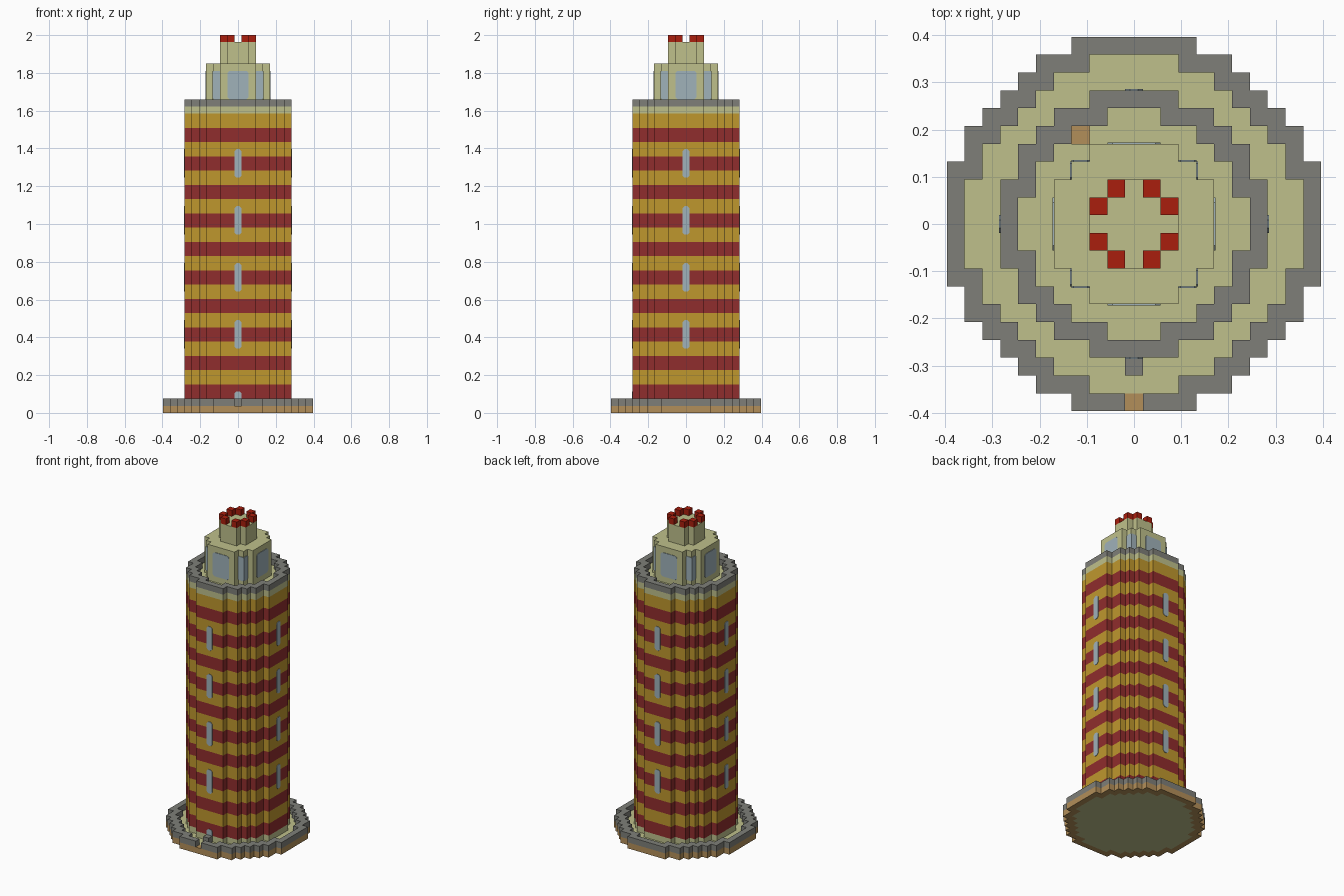
import bpy, bmesh, math
from mathutils import Matrix, Vector

if "Cube" in bpy.data.objects:
    bpy.data.objects.remove(bpy.data.objects["Cube"], do_unlink=True)

U = 2 / 53  # one block


def material(name, rgb):
    m = bpy.data.materials.new(name)
    m.use_nodes = True
    m.diffuse_color = (*rgb, 1)
    m.node_tree.nodes["Principled BSDF"].inputs["Base Color"].default_value = (*rgb, 1)
    return m


cream = material("cream_stone", (0.52, 0.53, 0.26))
grey = material("grey_stone", (0.21, 0.212, 0.19))
yellow = material("ochre_brick", (0.52, 0.31, 0.027))
red = material("dark_red_brick", (0.28, 0.026, 0.026))
bright = material("bright_red", (0.4, 0.013, 0.004))
glass = material("pale_blue_glass", (0.35, 0.445, 0.49))
tan = material("tan_earth", (0.45, 0.275, 0.1))


def disc(halves):
    """Cells of a stepped disc; halves[j] is the half width of row j."""
    return {(i, s * j) for j, h in enumerate(halves) for i in range(-h, h + 1) for s in (-1, 1)}


def finish(name, bm, mats):
    me = bpy.data.meshes.new(name)
    bm.to_mesh(me)
    bm.free()
    for m in mats:
        me.materials.append(m)
    ob = bpy.data.objects.new(name, me)
    bpy.context.collection.objects.link(ob)
    return ob


def prism(name, cells, z0, bands):
    """Stack of coloured bands (height, material) over a set of cells."""
    mats = list(dict.fromkeys(m for _, m in bands))
    bm = bmesh.new()

    def quad(pts, m):
        f = bm.faces.new([bm.verts.new(Vector(p) * U) for p in pts])
        f.material_index = mats.index(m)

    top = z0 + sum(h for h, _ in bands)
    for i, j in cells:
        ring = [(i + a, j + b) for a, b in ((-.5, -.5), (.5, -.5), (.5, .5), (-.5, .5))]
        quad([(*p, top) for p in ring], bands[-1][1])
        quad([(*p, z0) for p in reversed(ring)], bands[0][1])
        for k, (dx, dy) in enumerate(((0, -1), (1, 0), (0, 1), (-1, 0))):
            if (i + dx, j + dy) in cells:
                continue
            a, b, z = ring[k], ring[(k + 1) % 4], z0
            for h, m in bands:
                quad([(*a, z), (*b, z), (*b, z + h), (*a, z + h)], m)
                z += h
    bmesh.ops.remove_doubles(bm, verts=bm.verts, dist=U / 100)
    return finish(name, bm, mats)


def pane(name, x, w, z0, z1, dist, turn=0, c=0.28):
    """Thin glass plate with clipped corners, turned to one of four sides."""
    bm = bmesh.new()
    h = w / 2
    outline = [(x - h + c, z0), (x + h - c, z0), (x + h, z0 + c), (x + h, z1 - c),
               (x + h - c, z1), (x - h + c, z1), (x - h, z1 - c), (x - h, z0 + c)]
    face = bm.faces.new([bm.verts.new(Vector((a, -dist - 0.08, b)) * U) for a, b in outline])
    ext = bmesh.ops.extrude_face_region(bm, geom=[face])
    moved = [v for v in ext["geom"] if isinstance(v, bmesh.types.BMVert)]
    bmesh.ops.translate(bm, verts=moved, vec=(0, 0.1 * U, 0))
    bmesh.ops.recalc_face_normals(bm, faces=bm.faces)
    bm.transform(Matrix.Rotation(turn * math.pi / 2, 4, "Z"))
    return finish(name, bm, [glass])


# Stepped plans
base = disc((10, 10, 10, 10, 9, 9, 8, 7, 6, 5, 3))
yard = disc((9, 9, 9, 8, 8, 7, 6, 5, 4, 2))
shaft = disc((7, 7, 7, 6, 6, 5, 4, 2))
deck = disc((6, 6, 5, 5, 4, 3, 1))
lantern = disc((4, 4, 4, 3, 2))
chimney = disc((2, 2, 1))
hatch = {(-3, 5)}

# Ground: earth rim, paved yard, low wall with a gate gap, door step
prism("earth_rim", base - yard, 0, [(1, tan)])
prism("yard_floor", yard, 0, [(1, cream)])
prism("yard_wall", base - yard - {(0, -10)}, 1, [(1, grey)])
prism("door_step", {(0, -8)}, 1, [(1, grey)])

# Striped shaft, gallery floor with a hatch, parapet
stripes = [(2, red if k % 2 == 0 else yellow) for k in range(20)]
prism("tower_shaft", shaft, 1, [(1, cream)] + stripes)
prism("gallery_floor", shaft - hatch, 42, [(1, cream)])
prism("hatch_panel", hatch, 42, [(0.1, tan)])
prism("gallery_parapet", shaft - deck, 43, [(1, grey)])

# Lantern room, chimney and its red crown
prism("lantern_room", lantern, 43, [(6, cream)])
prism("chimney", chimney, 49, [(3, cream)])
crown = {(i, j) for i, j in chimney if abs(i) + abs(j) == 3}
prism("crown_blocks", crown, 52, [(1, bright)])

# Door and windows
pane("door", 0, 1, 1, 3, 7.5)
for side in range(4):
    for z in range(9, 34, 8):
        pane("tower_window", 0, 1, z, z + 4, 7.5, side)
    pane("lantern_window", 0, 3, 44, 48, 4.5, side)
    for x in (-3, 3):
        pane("lantern_corner_window", x, 1, 44, 48, 3.5, side, 0.1)
